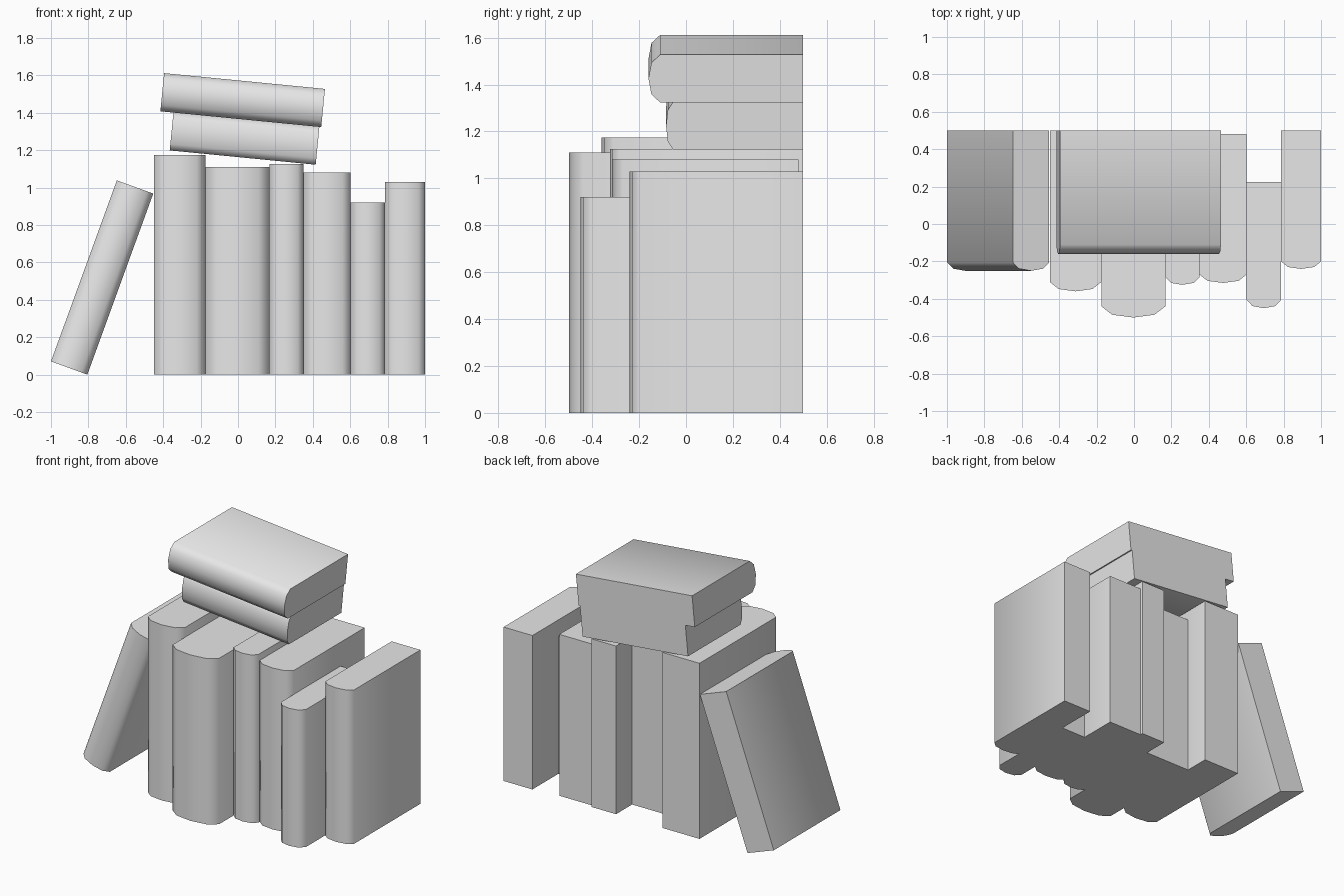
import bpy
import bmesh
from math import radians
from mathutils import Matrix

cube = bpy.data.objects.get("Cube")
if cube:
    bpy.data.objects.remove(cube, do_unlink=True)

# One plain grey for every book
grey = bpy.data.materials.new("plain grey")
grey.use_nodes = True
grey.diffuse_color = (0.8, 0.8, 0.8, 1)
grey.node_tree.nodes["Principled BSDF"].inputs["Base Color"].default_value = (0.8, 0.8, 0.8, 1)


def book(name, x, z, thick, height, front, back=0.5, bulge=0.05, tilt=0):
    """Extrude a block with a rounded spine from its lower left corner, then tilt it."""
    spine = [(0, bulge), (0.17, bulge * 0.25), (0.5, 0),
             (0.83, bulge * 0.25), (1, bulge)]
    profile = [(f * thick, front + d) for f, d in spine] + [(thick, back), (0, back)]
    bm = bmesh.new()
    base = bm.faces.new([bm.verts.new((px, py, 0)) for px, py in profile])
    grown = bmesh.ops.extrude_face_region(bm, geom=[base])
    top = [v for v in grown["geom"] if isinstance(v, bmesh.types.BMVert)]
    bmesh.ops.translate(bm, verts=top, vec=(0, 0, height))
    bmesh.ops.recalc_face_normals(bm, faces=bm.faces)
    place = Matrix.Translation((x, 0, z)) @ Matrix.Rotation(radians(tilt), 4, "Y")
    bmesh.ops.transform(bm, matrix=place, verts=bm.verts)
    mesh = bpy.data.meshes.new(name)
    bm.to_mesh(mesh)
    bm.free()
    mesh.materials.append(grey)
    obj = bpy.data.objects.new(name, mesh)
    bpy.context.collection.objects.link(obj)
    bpy.ops.object.select_all(action="DESELECT")
    obj.select_set(True)
    bpy.context.view_layer.objects.active = obj
    bpy.ops.object.shade_smooth_by_angle(angle=radians(60))


# Upright row: left edge, right edge, height, spine front, back, spine bulge
row = [
    (-0.45, -0.175, 1.175, -0.36, 0.5, 0.05),
    (-0.175, 0.168, 1.11, -0.5, 0.33, 0.06),
    (0.168, 0.35, 1.125, -0.325, 0.5, 0.04),
    (0.35, 0.602, 1.08, -0.315, 0.48, 0.045),
    (0.602, 0.787, 0.92, -0.45, 0.225, 0.045),
    (0.787, 1.0, 1.03, -0.24, 0.5, 0.04),
]
for i, (x0, x1, height, front, back, bulge) in enumerate(row, 1):
    book(f"upright_book_{i}", x0, 0, x1 - x0, height, front, back, bulge)

# Book leaning against the row
book("leaning_book", -1.0, 0.071, 0.207, 1.03, -0.25, bulge=0.045, tilt=20)

# Two books lying on top, tipped slightly down
book("lower_stacked_book", -0.345, 1.403, 0.205, 0.784, -0.085, bulge=0.03, tilt=95.6)
book("upper_stacked_book", -0.395, 1.612, 0.205, 0.864, -0.16, tilt=95.6)
